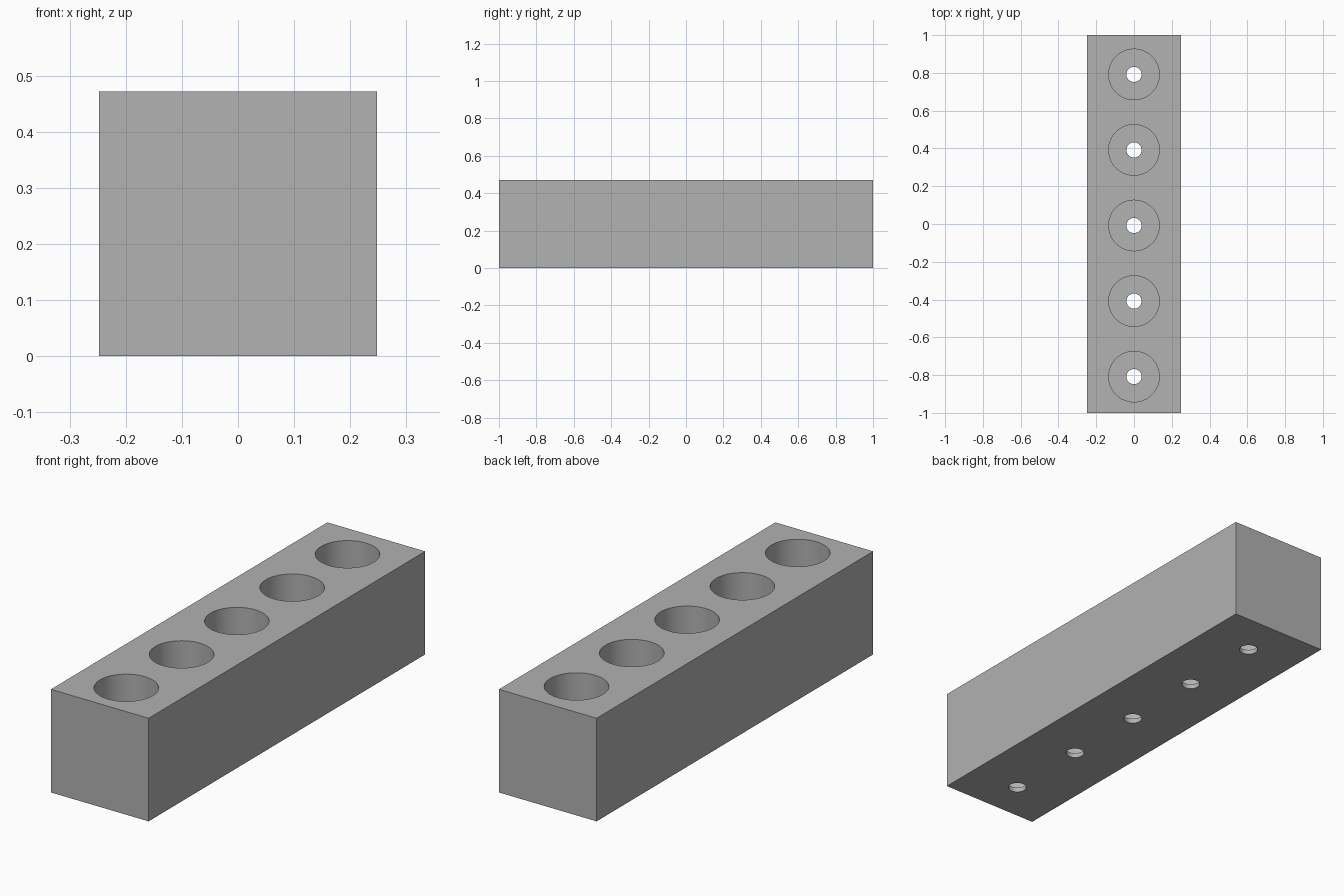
import bpy
import bmesh
from math import cos, sin, tau

WIDTH, LENGTH, HEIGHT = 0.495, 2.0, 0.472
FLOOR = 0.022                 # thickness left under each socket
SOCKET_R, DRAIN_R = 0.134, 0.04
COUNT, PITCH, SHIFT = 5, 0.4, -0.008
SIDES = 64

default_cube = bpy.data.objects.get("Cube")
if default_cube:
    bpy.data.objects.remove(default_cube, do_unlink=True)

# Plain grey material
grey = bpy.data.materials.new("plain grey")
grey.use_nodes = True
colour = (0.445, 0.445, 0.445, 1.0)
grey.diffuse_color = colour
grey.node_tree.nodes["Principled BSDF"].inputs["Base Color"].default_value = colour


def make_object(name, bm):
    bmesh.ops.recalc_face_normals(bm, faces=bm.faces)
    mesh = bpy.data.meshes.new(name)
    bm.to_mesh(mesh)
    bm.free()
    mesh.materials.append(grey)
    obj = bpy.data.objects.new(name, mesh)
    bpy.context.collection.objects.link(obj)
    return obj


def add_turned_solid(bm, profile, y):
    """Closed solid of revolution from (radius, height) pairs."""
    rings = [[bm.verts.new((r * cos(tau * i / SIDES), y + r * sin(tau * i / SIDES), z))
              for i in range(SIDES)] for r, z in profile]
    for low, high in zip(rings, rings[1:]):
        for i in range(SIDES):
            j = (i + 1) % SIDES
            bm.faces.new((low[i], low[j], high[j], high[i]))
    bm.faces.new(rings[0][::-1])
    bm.faces.new(rings[-1])


# Rectangular block standing on the ground
bm = bmesh.new()
bmesh.ops.create_cube(bm, size=1)
for v in bm.verts:
    v.co.x *= WIDTH
    v.co.y *= LENGTH
    v.co.z = (v.co.z + 0.5) * HEIGHT
block = make_object("holder_block", bm)

# Row of stepped cutters: narrow drain hole below, wide socket above
profile = [(DRAIN_R, -0.1), (DRAIN_R, FLOOR), (SOCKET_R, FLOOR), (SOCKET_R, HEIGHT + 0.1)]
bm = bmesh.new()
for n in range(COUNT):
    add_turned_solid(bm, profile, SHIFT + PITCH * (n - (COUNT - 1) / 2))
cutter = make_object("socket_cutter", bm)
cutter.hide_render = True

# Cut the sockets out of the block
cut = block.modifiers.new("sockets", "BOOLEAN")
cut.operation = "DIFFERENCE"
cut.solver = "EXACT"
cut.object = cutter
bpy.ops.object.select_all(action="DESELECT")
bpy.context.view_layer.objects.active = block
block.select_set(True)
bpy.ops.object.modifier_apply(modifier=cut.name)
bpy.data.objects.remove(cutter, do_unlink=True)

# Round hole walls, crisp rims
bpy.ops.object.shade_smooth_by_angle()
